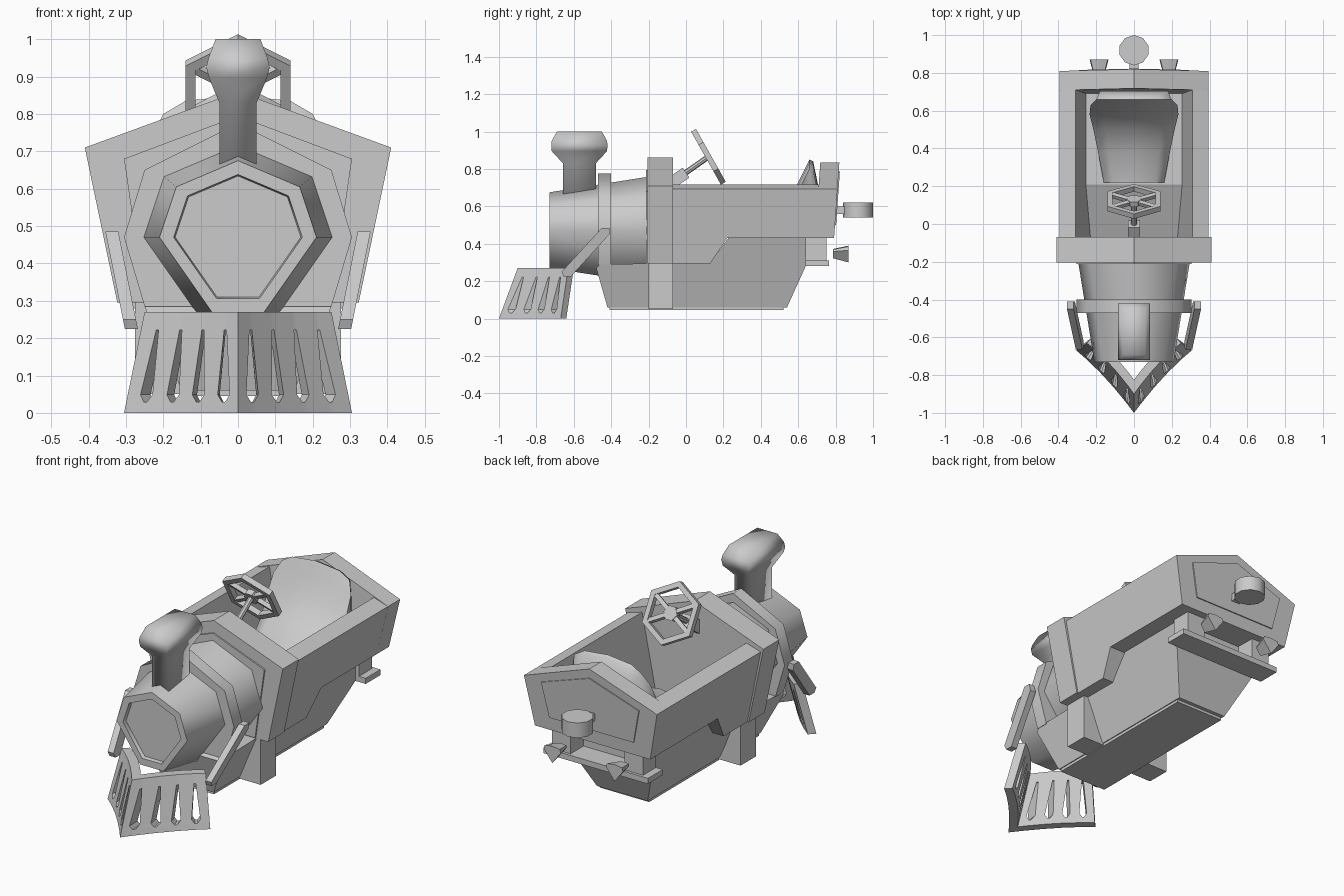
import bpy, bmesh, math
from mathutils import Vector

cube = bpy.data.objects.get("Cube")
if cube:
    bpy.data.objects.remove(cube)

grey = bpy.data.materials.new("plain grey")
grey.use_nodes = True
grey.diffuse_color = (0.6, 0.6, 0.6, 1)
grey.node_tree.nodes["Principled BSDF"].inputs["Base Color"].default_value = (0.6, 0.6, 0.6, 1)


def finish(name, bm, smooth=None):
    bmesh.ops.recalc_face_normals(bm, faces=bm.faces)
    mesh = bpy.data.meshes.new(name)
    bm.to_mesh(mesh)
    bm.free()
    mesh.materials.append(grey)
    obj = bpy.data.objects.new(name, mesh)
    bpy.context.collection.objects.link(obj)
    if smooth:
        bpy.ops.object.select_all(action="DESELECT")
        obj.select_set(True)
        bpy.context.view_layer.objects.active = obj
        bpy.ops.object.shade_smooth_by_angle(angle=math.radians(smooth))
    return obj


def loft(name, rings, smooth=None):
    """Skin a row of matching rings and cap both ends."""
    bm = bmesh.new()
    rows = [[bm.verts.new(p) for p in ring] for ring in rings]
    n = len(rows[0])
    for a, b in zip(rows, rows[1:]):
        for i in range(n):
            j = (i + 1) % n
            bm.faces.new((a[i], a[j], b[j], b[i]))
    bm.faces.new(rows[0])
    bm.faces.new(rows[-1])
    return finish(name, bm, smooth)


def box(name, x0, x1, y0, y1, z0, z1):
    return loft(name, [[(x0, y0, z), (x1, y0, z), (x1, y1, z), (x0, y1, z)] for z in (z0, z1)])


def rod(name, a, b, radius, sides, turn=0, smooth=None):
    a, b = Vector(a), Vector(b)
    q = (b - a).to_track_quat("Z", "Y")
    angles = [turn + math.tau * i / sides for i in range(sides)]
    offsets = [q @ Vector((radius * math.cos(t), radius * math.sin(t), 0)) for t in angles]
    return loft(name, [[c + o for o in offsets] for c in (a, b)], smooth)


def symmetric(half):
    """Mirror a half outline that starts on the centre line."""
    return half + [(-x, z) for x, z in reversed(half) if x > 0]


def slice_y(outline, y, lean=0):
    return [(x, y + lean * (z - 0.72), z) for x, z in outline]


def side_slab(name, profile, outer, inner):
    """Solid from a side profile whose two faces follow functions of height."""
    return loft(name, [[(f(z), y, z) for y, z in profile] for f in (outer, inner)])


# Boiler: stretched heptagon, flaring to the rear, with a recessed front
nose = symmetric([(0, 0.675), (0.165, 0.605), (0.21, 0.47), (0.07, 0.27)])


def scaled(k):
    return [(x * k, 0.47 + (z - 0.47) * k) for x, z in nose]


loft("boiler", [slice_y(scaled(k), y) for k, y in
                ((0.8, -0.71), (0.82, -0.73), (1, -0.73), (1.4, -0.21))], 56)
strap = symmetric([(0, 0.775), (0.25, 0.65), (0.305, 0.47), (0.25, 0.285)])
loft("boiler_strap", [slice_y(strap, y) for y in (-0.47, -0.4)], 56)

# Chimney: rectangular stack with a flared cap
stack = [(0.6, 0.05, 0.088), (0.83, 0.05, 0.088), (0.895, 0.077, 0.148),
         (0.925, 0.085, 0.15), (0.95, 0.079, 0.148), (1.0, 0.06, 0.12)]
loft("chimney", [[(sx * hx, -0.57 + sy * hy, z) for sx, sy in ((1, 1), (-1, 1), (-1, -1), (1, -1))]
                 for z, hx, hy in stack], 100)

# Cowl between the boiler and the cockpit
cowl = symmetric([(0, 0.86), (0.41, 0.71), (0.323, 0.295)])
loft("cowl", [slice_y(cowl, y) for y in (-0.205, -0.07)])
plate = symmetric([(0, 0.795), (0.305, 0.68), (0.25, 0.3)])
loft("cowl_front_plate", [slice_y(plate, y) for y in (-0.213, -0.205)])


# Cockpit tub: sloped side walls, ramped floor and gabled back
def outer(z):
    return 0.4 + (z - 0.72) * 0.2


def wall_side(s, inset, top):
    profile = [(-0.08, top), (0.81, top), (0.79, 0.43), (0.22, 0.43), (0.13, 0.295), (-0.08, 0.295)]
    return [(s * (outer(z) - inset), y, z) for y, z in profile]


for s, side in ((1, "left"), (-1, "right")):
    loft(side + "_wall", [wall_side(s, 0, 0.692), wall_side(s, 0.09, 0.717)])
floor = [(-0.1, 0.296), (0.13, 0.296), (0.22, 0.431), (0.78, 0.431),
         (0.78, 0.445), (0.21, 0.445), (-0.1, 0.31)]
side_slab("cockpit_floor", floor, lambda z: 0.29, lambda z: -0.29)
back = symmetric([(0, 0.835), (0.395, 0.692), (outer(0.43), 0.43)])
loft("back_panel", [slice_y(back, y, 0.07) for y in (0.71, 0.812)])
inset = symmetric([(0, 0.785), (0.29, 0.685), (0.25, 0.5)])
loft("back_inset_plate", [slice_y(inset, y, 0.07) for y in (0.81, 0.818)])

# Seat: scooped cushion rising to a tall rounded back
seat = [(0.22, 0.16, 0.50), (0.38, 0.19, 0.53), (0.5, 0.215, 0.60), (0.58, 0.235, 0.69),
        (0.63, 0.23, 0.79), (0.66, 0.2, 0.85), (0.68, 0.19, 0.84), (0.705, 0.18, 0.72)]


def seat_section(y, w, top):
    half = [(0, top), (w * 0.7, top - 0.015), (w, top - 0.05), (w, 0.44)]
    return slice_y(symmetric(half), y)


loft("seat", [seat_section(*s) for s in seat], 60)

# Chassis
chassis = [(-0.48, 0.27), (-0.42, 0.06), (0.54, 0.06), (0.64, 0.28), (0.64, 0.435),
           (0.23, 0.435), (0.13, 0.3), (-0.46, 0.29)]


def keel(z):
    return min(0.25, 0.15 + (z - 0.06) * 0.45)


side_slab("chassis", chassis, keel, lambda z: -keel(z))
box("base_plate", -0.145, 0.145, -0.41, 0.52, 0.045, 0.06)
box("cross_block", -0.275, 0.275, -0.2, -0.07, 0.05, 0.3)

# Rear step, posts, wedge buffers and round tank
box("rear_step", -0.31, 0.31, 0.64, 0.765, 0.28, 0.31)
wedge = symmetric([(0, 0.04), (0.045, 0.035), (0.05, 0.015), (0, -0.05)])
for s, side in ((1, "left"), (-1, "right")):
    box(side + "_rear_post", s * 0.16, s * 0.27, 0.64, 0.75, 0.31, 0.44)
    loft(side + "_buffer", [[(s * 0.185 + x * k, y, 0.35 + z * k) for x, z in wedge]
                            for y, k in ((0.785, 0.55), (0.87, 1))])
rod("tank", (0, 0.92, 0.54), (0, 0.92, 0.62), 0.08, 10, math.pi / 10, 40)
box("tank_bracket", -0.025, 0.025, 0.79, 0.85, 0.56, 0.6)

# Steering wheel on its column
hub = Vector((0, 0.12, 0.865))
axis = Vector((0, 0.87, 0.49)).normalized()
upward = Vector((0, -axis.z, axis.y))
across = Vector((1, 0, 0))


def on_wheel(t, r, d):
    return hub + r * (math.sin(t) * across + math.cos(t) * upward) + d * axis


section = [(0.162, -0.015), (0.162, 0.015), (0.132, 0.015), (0.132, -0.015)]
bm = bmesh.new()
rows = [[bm.verts.new(on_wheel(math.tau * i / 6, r, d)) for r, d in section] for i in range(6)]
for i in range(6):
    a, b = rows[i], rows[(i + 1) % 6]
    for k in range(4):
        m = (k + 1) % 4
        bm.faces.new((a[k], a[m], b[m], b[k]))
finish("steering_wheel_rim", bm)
for i, t in enumerate((math.pi / 3, math.pi * 2 / 3)):
    rod(f"steering_wheel_spoke_{i + 1}", on_wheel(t, 0.15, 0), on_wheel(t, -0.15, 0), 0.016, 4)
rod("steering_wheel_hub", hub - axis * 0.015, hub + axis * 0.015, 0.04, 6)
rod("steering_column", (0, -0.08, 0.725), hub, 0.015, 8)
rod("steering_collar", (0, -0.1, 0.71), (0, 0, 0.78), 0.045, 4, math.pi / 4)

# Track guard: swept V plate with tapered slots
slots = (0.13, 0.36, 0.59, 0.83)
levels = [(0, 0.02), (0.11, 0.015), (0.18, 0.054), (0.82, 0.012), (1, 0.012)]


def guard_point(s, u, v, inner):
    """Point on the plate; the inner skin sits behind the outer one."""
    x = u * (0.305 - 0.055 * v) - inner * 0.03 * u
    y = -1 + 0.1 * v + u * (0.33 - 0.06 * v) + 0.08 * u * (1 - u) + inner * (0.075 - 0.045 * u)
    return (s * x, y, 0.27 * v)


strut = [(-0.665, 0.25), (-0.655, 0.225), (-0.615, 0.225), (-0.41, 0.45), (-0.41, 0.485), (-0.45, 0.485)]
for s, side in ((1, "left"), (-1, "right")):
    bm = bmesh.new()
    skins = []
    for inner in (0, 1):
        rows = []
        for v, w in levels:
            us = [0] + [c + d for c in slots for d in (-w, w)] + [1]
            rows.append([bm.verts.new(guard_point(s, u, v, inner)) for u in us])
        skins.append(rows)
        for r, (a, b) in enumerate(zip(rows, rows[1:])):
            for i in range(len(a) - 1):
                if i % 2 == 0 or r not in (1, 2):
                    bm.faces.new((a[i], a[i + 1], b[i + 1], b[i]))
    # Bridge the open borders of the two skins
    rims = [e for e in bm.edges if e.is_boundary]
    index = {v: (k, r, i) for k, rows in enumerate(skins)
             for r, row in enumerate(rows) for i, v in enumerate(row)}
    for edge in rims:
        (k, r0, i0), (_, r1, i1) = (index[v] for v in edge.verts)
        if k == 0:
            bm.faces.new((*edge.verts, skins[1][r1][i1], skins[1][r0][i0]))
    finish(side + "_track_guard", bm)

    # Strut from the boiler strap down to the guard
    side_slab(side + "_strut", strut, lambda z: s * (0.302 + (z - 0.22) * 0.2),
              lambda z: s * (0.267 + (z - 0.22) * 0.2))
